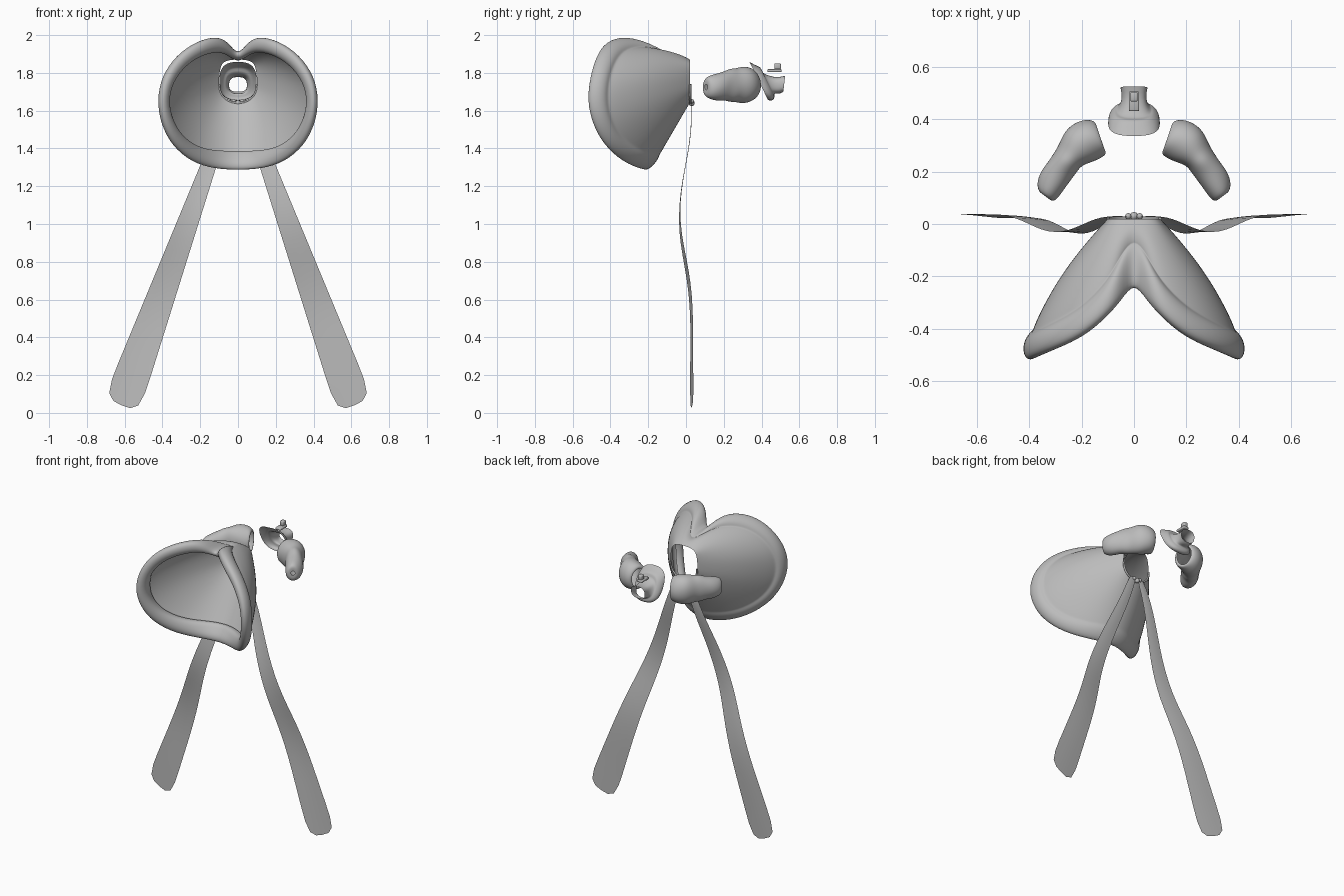
import bpy, bmesh, math
from mathutils import Vector

if "Cube" in bpy.data.objects:
    bpy.data.objects.remove(bpy.data.objects["Cube"])

cloth = bpy.data.materials.new("grey cloth")
cloth.diffuse_color = (0.5, 0.5, 0.5, 1)
cloth.use_nodes = True
cloth.node_tree.nodes["Principled BSDF"].inputs["Base Color"].default_value = cloth.diffuse_color


def finish(ob, mirror=False, levels=0):
    ob.data.materials.append(cloth)
    for p in ob.data.polygons:
        p.use_smooth = True
    if mirror:
        m = ob.modifiers.new("mirror", 'MIRROR')
        m.use_clip = True
        m.merge_threshold = 0.001
    if levels:
        s = ob.modifiers.new("smooth", 'SUBSURF')
        s.levels = s.render_levels = levels
    return ob


def loft(name, rows, closed=False, mirror=False, levels=2):
    """Skin a surface through equal-length rows of points."""
    bm = bmesh.new()
    vs = [[bm.verts.new(p) for p in r] for r in rows]
    n = len(rows[0])
    for a, b in zip(vs, vs[1:]):
        for i in range(n if closed else n - 1):
            j = (i + 1) % n
            bm.faces.new((a[i], a[j], b[j], b[i]))
    bmesh.ops.recalc_face_normals(bm, faces=bm.faces)
    me = bpy.data.meshes.new(name)
    bm.to_mesh(me)
    bm.free()
    ob = bpy.data.objects.new(name, me)
    bpy.context.collection.objects.link(ob)
    return finish(ob, mirror, levels)


# Flared shell with a rolled rim: neck (x, z), seam (x, y, z), rim (x, y, z)
stations = [
    ((0, 1.87), (0, -.05, 1.88), (0, -.22, 1.885)),
    ((.03, 1.87), (.05, -.12, 1.915), (.05, -.285, 1.965)),
    ((.06, 1.865), (.10, -.22, 1.945), (.11, -.35, 1.995)),
    ((.085, 1.85), (.20, -.32, 1.93), (.21, -.43, 1.97)),
    ((.095, 1.82), (.30, -.375, 1.87), (.32, -.475, 1.895)),
    ((.10, 1.78), (.375, -.41, 1.77), (.40, -.508, 1.775)),
    ((.10, 1.74), (.395, -.42, 1.66), (.42, -.52, 1.65)),
    ((.098, 1.71), (.38, -.40, 1.55), (.402, -.495, 1.53)),
    ((.085, 1.68), (.32, -.34, 1.45), (.347, -.435, 1.41)),
    ((.065, 1.66), (.22, -.24, 1.385), (.24, -.335, 1.32)),
    ((.035, 1.645), (.11, -.16, 1.37), (.12, -.245, 1.285)),
    ((0, 1.64), (0, -.13, 1.365), (0, -.21, 1.28)),
]
shell = []
for k, (h, c, f) in enumerate(stations):
    H, C, F = Vector((h[0], .02, h[1])), Vector(c), Vector(f)
    out = Vector((F.x, 0, F.z - 1.64)).normalized()
    roll = .03 if k == 0 else .05 + .03 * abs(out.z)
    puff = .005 if k == 0 else .024
    row = [H]
    for t in (.12, .35, .6, .85, .96):
        p = H.lerp(C, t)
        p.x += .14 * t * (1 - t) * abs(out.x)
        p.z += .05 * t * (1 - t) * max(out.z, 0)
        row.append(p)
    row += [C,
            C.lerp(F, .12) + out * puff * .7,
            C.lerp(F, .5) + out * puff,
            F + out * .004,
            F - out * roll * .5 + Vector((0, -.006, 0)),
            F - out * roll + Vector((0, .025, 0)),
            C.lerp(F, .4) - out * roll * .75,
            C.lerp(F, .05) - out * .02]
    if F.x == 0:
        for p in row:
            p.x = 0
    shell.append(row)
loft("flared_shell", shell, mirror=True)


def tube(name, pts, radius):
    cu = bpy.data.curves.new(name, 'CURVE')
    cu.dimensions = '3D'
    cu.bevel_depth = radius
    cu.bevel_resolution = 2
    sp = cu.splines.new('POLY')
    sp.points.add(len(pts) - 1)
    for q, p in zip(sp.points, pts):
        q.co = (*p, 1)
    ob = bpy.data.objects.new(name, cu)
    bpy.context.collection.objects.link(ob)
    cu.materials.append(cloth)


# Binding along the lower neck edge, and the knot on it
lower = [s[0] for s in stations[6:]]
edge = [(x, .022, z) for x, z in lower] + [(-x, .022, z) for x, z in lower[-2::-1]]
tube("neck_binding", edge, .006)
for x, z, r in ((0, 1.64, .016), (-.022, 1.65, .012), (.022, 1.65, .012)):
    bpy.ops.mesh.primitive_uv_sphere_add(segments=12, ring_count=8, radius=r, location=(x, .03, z))
    knot = bpy.context.object
    knot.name = "knot"
    finish(knot)

# Long wavy ribbons, widening downwards: height, depth
wave = [(1.66, .025), (1.55, .03), (1.42, .018), (1.3, -.005), (1.17, -.028), (1.03, -.038),
        (.9, -.028), (.77, -.003), (.64, .018), (.5, .028), (.35, .028), (.2, .027), (0, .028)]
ribbon = []
for z, y in wave:
    t = (1.66 - z) / 1.66
    a = Vector((.003 + .52 * t, y - .006 * t, z))
    b = Vector((.055 + .655 * t, y + .012 * t, z + .08 * t))
    ribbon.append([a, a.lerp(b, .5) + Vector((0, .004, 0)), b])
loft("ribbon", ribbon, mirror=True, levels=1)

# Puffed sleeves: plan points of each side of a ring, then its low and high z
rings = [
    ((.112, .28), (.145, .38), 1.67, 1.80),
    ((.102, .265), (.15, .395), 1.655, 1.815),
    ((.125, .25), (.195, .405), 1.645, 1.83),
    ((.16, .235), (.262, .37), 1.635, 1.84),
    ((.197, .222), (.285, .305), 1.645, 1.825),
    ((.215, .20), (.305, .275), 1.64, 1.825),
    ((.24, .168), (.328, .24), 1.655, 1.81),
    ((.262, .135), (.358, .20), 1.65, 1.80),
    ((.292, .092), (.372, .155), 1.66, 1.785),
    ((.312, .085), (.365, .125), 1.68, 1.77),
    ((.33, .10), (.35, .115), 1.71, 1.74),
]
sleeve = []
for k, (a, b, lo, hi) in enumerate(rings):
    A, B = Vector((*a, 0)), Vector((*b, 0))
    row = []
    for i in range(14):
        g = math.tau * i / 14
        w = 1 + .03 * math.sin(3 * g + 1.9 * k)
        p = A.lerp(B, .5 + .5 * w * math.cos(g))
        p.z = (lo + hi) / 2 + (hi - lo) / 2 * w * math.sin(g)
        row.append(p)
    sleeve.append(row)
loft("puffed_sleeve", sleeve, closed=True, mirror=True)

# Folded collar: half width, top (y, z), bottom (y, z) of each tilted ring
folds = [
    (.10, (.335, 1.86), (.435, 1.655)),
    (.098, (.36, 1.845), (.455, 1.65)),
    (.085, (.385, 1.835), (.465, 1.66)),
    (.07, (.40, 1.825), (.47, 1.67)),
    (.066, (.40, 1.80), (.465, 1.69)),
    (.05, (.44, 1.785), (.48, 1.69)),
    (.046, (.48, 1.775), (.50, 1.69)),
    (.052, (.525, 1.785), (.515, 1.70)),
]
collar = []
for w, top, bot in folds:
    row = []
    for i in range(20):
        g = math.tau * i / 20
        s, c = (math.copysign(abs(v) ** .75, v) for v in (math.sin(g), math.cos(g)))
        u = .5 + .5 * c
        row.append((w * s, bot[0] + (top[0] - bot[0]) * u, bot[1] + (top[1] - bot[1]) * u))
    collar.append(row)
loft("folded_collar", collar, closed=True, levels=1)

# Small clasp floating above the collar
for y, z, sx, sy, sz in ((.468, 1.812, .04, .075, .016), (.485, 1.835, .028, .035, .03)):
    bpy.ops.mesh.primitive_cube_add(size=1, location=(0, y, z))
    clasp = bpy.context.object
    clasp.name = "clasp"
    clasp.scale = (sx, sy, sz)
    bpy.ops.object.transform_apply(location=False, rotation=False)
    finish(clasp)
    bv = clasp.modifiers.new("soften", 'BEVEL')
    bv.width = .005
    bv.segments = 2
